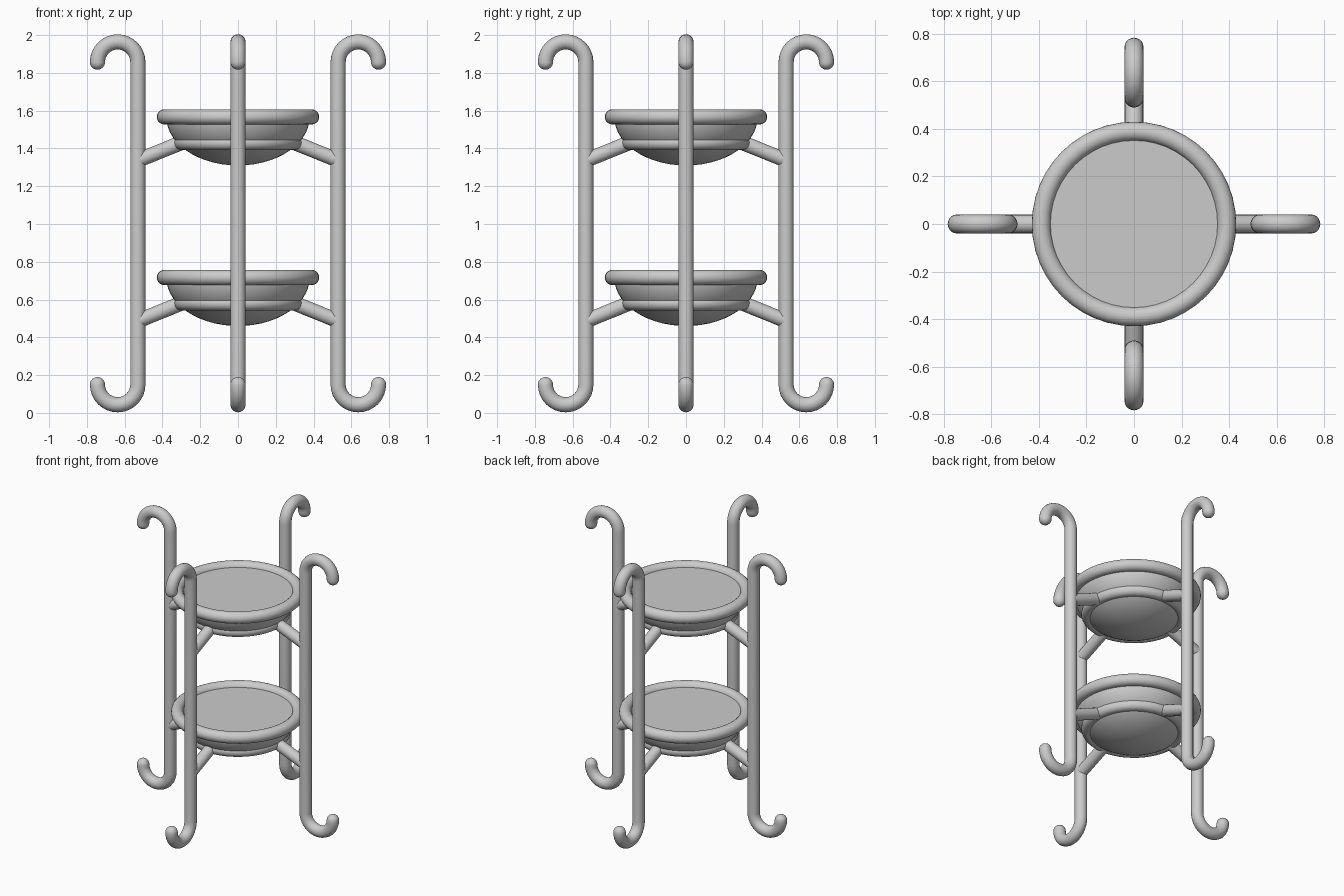
import bpy, bmesh, math
from mathutils import Vector, Matrix

if "Cube" in bpy.data.objects:
    bpy.data.objects.remove(bpy.data.objects["Cube"])

TUBE = 0.04          # radius of the bent rod
POST_R = 0.53        # post distance from the axis
LEVELS = (0.717, 1.567)   # rim heights of the two bowls


def finish(name, bm, angle=40):
    bmesh.ops.recalc_face_normals(bm, faces=bm.faces)
    me = bpy.data.meshes.new(name)
    bm.to_mesh(me)
    bm.free()
    ob = bpy.data.objects.new(name, me)
    bpy.context.collection.objects.link(ob)
    bpy.ops.object.select_all(action='DESELECT')
    ob.select_set(True)
    bpy.context.view_layer.objects.active = ob
    bpy.ops.object.shade_smooth_by_angle(angle=math.radians(angle))
    return ob


def lathe(name, profile, z, closed=False, steps=48):
    """Revolve (radius, height) points around the vertical axis."""
    bm = bmesh.new()
    vs = [bm.verts.new((r, 0, h + z)) for r, h in profile]
    pairs = list(zip(vs, vs[1:])) + ([(vs[-1], vs[0])] if closed else [])
    es = [bm.edges.new(p) for p in pairs]
    bmesh.ops.spin(bm, geom=vs + es, cent=(0, 0, 0), axis=(0, 0, 1),
                   angle=2 * math.pi, steps=steps)
    bmesh.ops.remove_doubles(bm, verts=bm.verts, dist=1e-4)
    return finish(name, bm)


def ring(name, major, minor, z):
    pts = [(major + minor * math.cos(a), minor * math.sin(a))
           for a in (2 * math.pi * i / 20 for i in range(20))]
    return lathe(name, pts, z, closed=True)


def tube(name, path, radius, turn, sides=20):
    """Sweep a circle along an (x, z) path; radius may vary per point."""
    bm = bmesh.new()
    pts = [Vector((x, 0, z)) for x, z in path]
    loops = []
    for i, p in enumerate(pts):
        t = (pts[min(i + 1, len(pts) - 1)] - pts[max(i - 1, 0)]).normalized()
        side = Vector((0, 1, 0))
        up = t.cross(side)
        r = radius[i]
        loops.append([bm.verts.new(p + r * (math.cos(a) * side + math.sin(a) * up))
                      for a in (2 * math.pi * k / sides for k in range(sides))])
    for a, b in zip(loops, loops[1:]):
        for k in range(sides):
            n = (k + 1) % sides
            bm.faces.new((a[k], a[n], b[n], b[k]))
    bm.faces.new(loops[0])
    bm.faces.new(loops[-1])
    bm.transform(Matrix.Rotation(turn, 4, 'Z'))
    return finish(name, bm)


# Post path: rounded tip, lower hook, straight rod, upper hook, rounded tip
HOOK, cx = 0.107, POST_R + 0.107
lower, upper = 0.15, 1.857
cap = [math.radians(d) for d in (2, 20, 40, 60, 75)]
path, radii = [], []
for a in cap:
    path.append((cx + HOOK, lower + TUBE * math.cos(a)))
    radii.append(TUBE * math.sin(a))
for i in range(17):
    a = -math.pi * i / 16
    path.append((cx + HOOK * math.cos(a), lower + HOOK * math.sin(a)))
    radii.append(TUBE)
# Upper half mirrors the lower half
path += [(x, lower + upper - z) for x, z in reversed(path)]
radii += radii[::-1]

for q, side in enumerate(("right", "back", "left", "front")):
    turn = q * math.pi / 2
    tube(f"{side}_hooked_post", path, radii, turn)
    # Sloping struts from the post up to each support ring
    for level, z in zip(("lower", "upper"), LEVELS):
        tube(f"{side}_{level}_strut",
             [(POST_R, z - 0.23), (0.30, z - 0.137)], [0.039] * 2, turn)

# Bowls: flat-topped half ellipsoid, thick rim, and support ring
for level, z in zip(("lower", "upper"), LEVELS):
    bowl = [(0, 0.01), (0.38, 0.01)]
    for i in range(15):
        a = math.pi / 2 * i / 14
        bowl.append((0.38 * math.cos(a), -0.257 * math.sin(a)))
    lathe(f"{level}_bowl", bowl, z)
    ring(f"{level}_bowl_rim", 0.39, 0.04, z)
    ring(f"{level}_support_ring", 0.30, 0.038, z - 0.137)
